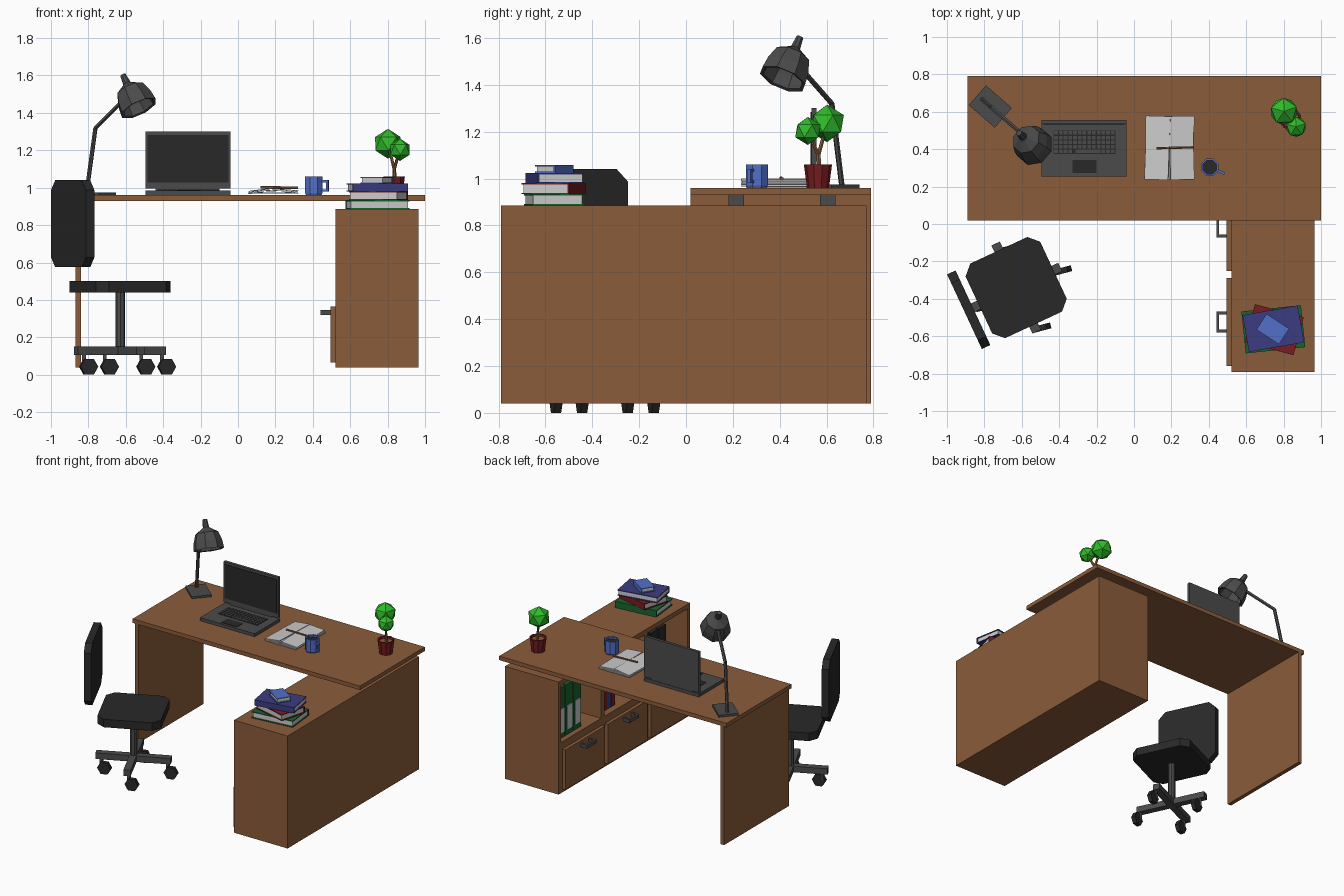
import bpy, bmesh, random
from math import radians, pi, sin, cos
from mathutils import Matrix, Vector

if "Cube" in bpy.data.objects:
    bpy.data.objects.remove(bpy.data.objects["Cube"])
random.seed(4)


def material(name, r, g, b):
    m = bpy.data.materials.new(name)
    m.use_nodes = True
    m.diffuse_color = (r, g, b, 1)
    m.node_tree.nodes["Principled BSDF"].inputs["Base Color"].default_value = (r, g, b, 1)
    return m


wood = material("wood", .26, .107, .043)
metal = material("grey_metal", .07, .07, .07)
black = material("black_plastic", .022, .022, .022)
paper = material("paper", .6, .6, .6)
navy = material("navy_cover", .045, .045, .22)
blue = material("light_blue", .085, .16, .58)
red = material("dark_red", .19, .012, .015)
green = material("dark_green", .01, .125, .027)
leaf = material("leaf_green", .03, .5, .023)


def finish(name, mat, bm, matrix=Matrix()):
    bmesh.ops.remove_doubles(bm, verts=bm.verts, dist=1e-5)
    bmesh.ops.recalc_face_normals(bm, faces=bm.faces)
    me = bpy.data.meshes.new(name)
    bm.to_mesh(me)
    bm.free()
    me.materials.append(mat)
    ob = bpy.data.objects.new(name, me)
    ob.matrix_world = matrix
    bpy.context.collection.objects.link(ob)
    return ob


def place(x, y, z, turn=0):
    return Matrix.Translation((x, y, z)) @ Matrix.Rotation(radians(turn), 4, "Z")


def box(name, mat, xs, ys, zs, matrix=Matrix()):
    """Box from (min, max) ranges, placed by a matrix."""
    bm = bmesh.new()
    size = [r[1] - r[0] for r in (xs, ys, zs)]
    mid = [(r[1] + r[0]) / 2 for r in (xs, ys, zs)]
    bmesh.ops.create_cube(bm, size=1, matrix=Matrix.Translation(mid) @ Matrix.Diagonal((*size, 1)))
    return finish(name, mat, bm, matrix)


def span(c, half):
    return (c - half, c + half)


def cushion(name, hx, hy, hz, cut, matrix):
    """Rectangular pad with chamfered corners."""
    bm = bmesh.new()
    pts = []
    for sx, sy in ((1, 1), (-1, 1), (-1, -1), (1, -1)):
        ends = [(sx * hx, sy * (hy - cut)), (sx * (hx - cut), sy * hy)]
        pts += ends if sx == sy else ends[::-1]
    base = bm.faces.new([bm.verts.new((x, y, -hz)) for x, y in pts])
    ext = bmesh.ops.extrude_face_region(bm, geom=[base])["geom"]
    bmesh.ops.translate(bm, vec=(0, 0, 2 * hz), verts=[v for v in ext if isinstance(v, bmesh.types.BMVert)])
    return finish(name, black, bm, matrix)


def lathe(name, mat, profile, sides, matrix):
    """Revolve (radius, height) pairs around local z."""
    bm = bmesh.new()
    rings = [[bm.verts.new((r * cos(2 * pi * (i + .5) / sides), r * sin(2 * pi * (i + .5) / sides), z))
              for i in range(sides)] for r, z in profile]
    for a, b in zip(rings, rings[1:]):
        for i in range(sides):
            j = (i + 1) % sides
            bm.faces.new((a[i], a[j], b[j], b[i]))
    return finish(name, mat, bm, matrix)


def aim(a, b):
    return Matrix.Translation(a) @ (Vector(b) - Vector(a)).to_track_quat("Z", "Y").to_matrix().to_4x4()


def rod(name, mat, a, b, r, r2=None, sides=6):
    length = (Vector(b) - Vector(a)).length
    lathe(name, mat, [(0, 0), (r, 0), (r2 or r, length), (0, length)], sides, aim(a, b))


# Desk
box("desk_top", wood, (-.89, 1), (.02, .79), (.93, .96))
box("desk_side_panel", wood, (-.87, -.84), (.02, .79), (.04, .93))
for x in (.64, .84):
    for y in (.215, .605):
        box("desk_spacer", metal, span(x, .033), span(y, .033), (.885, .93))

# Cabinet with three bays, each an open shelf above a drawer
depth = (.52, .965)
box("cabinet_lower_body", wood, depth, (-.79, .77), (.04, .42))
box("cabinet_top", wood, depth, (-.79, .77), (.85, .885))
box("cabinet_rear_panel", wood, (.935, .965), (-.79, .77), (.42, .85))
for y in (-.775, -.265, .245, .755):
    box("cabinet_divider", wood, depth, span(y, .015 if abs(y) > .5 else .02), (.42, .85))
for y in (-.525, -.015, .49):
    box("drawer_front", wood, (.495, .52), span(y, .235), (.065, .365))
    box("handle_bar", metal, (.44, .455), span(y, .056), (.32, .345))
    for side in (-1, 1):
        box("handle_post", metal, (.455, .495), span(y + side * .048, .008), (.32, .345))

# Binders and books on the shelves
for cover, start in ((green, .68), (black, -.33)):
    for i in range(3):
        y = start - i * .095
        box("binder", cover, (.56, .86), span(y, .043), (.42, .8))
        box("binder_label", paper, (.555, .56), span(y, .03), (.46, .64))
for i, cover in enumerate((navy, red, navy, red)):
    box("shelf_book", cover, (.57, .8), span(.195 - i * .048, .022), (.42, .7 - .02 * (i % 2)))


# Stacked books
def book(cover, x, y, z, w, d, h, turn, spine):
    at = place(x, y, z, turn)
    w, d, t = w / 2, d / 2, .006
    box("book_pages", paper, span(0, w - .006), span(0, d - .006), (t, h - t), at)
    for low in (0, h - t):
        box("book_cover", cover, (-w, w), (-d, d), (low, low + t), at)
    box("book_spine", cover, (-w, w), span(spine * (d - .004), .004), (0, h), at)


book(green, .745, -.563, .885, .32, .225, .048, 6, 1)
book(red, .75, -.565, .933, .27, .21, .047, -15, 1)
book(navy, .745, -.56, .98, .3, .2, .043, 10, -1)
book(blue, .742, -.562, 1.023, .145, .1, .035, -33, 1)

# Office chair
chair = place(-.63, -.34, 0, 25)
cushion("chair_seat", .22, .22, .03, .052, chair @ Matrix.Translation((0, 0, .47)))
cushion("chair_backrest", .2325, .22, .025, .052,
        chair @ Matrix.Translation((-.28, 0, .8075)) @ Matrix.Rotation(pi / 2, 4, "Y"))
lathe("chair_column", metal, [(0, .13), (.026, .13), (.026, .44), (0, .44)], 8, chair)
box("chair_base_bar", metal, (-.26, .26), (-.025, .025), (.105, .15), chair)
box("chair_base_cross_bar", metal, (-.025, .025), (-.26, .26), (.105, .15), chair)
for k in range(4):
    hub = Vector((-.59, -.346, .043)) + Matrix.Rotation(radians(25 + 90 * k), 3, "Z") @ Vector((.23, 0, 0))
    wheel = place(*hub, 15) @ Matrix.Rotation(pi / 2, 4, "X") @ Matrix.Rotation(pi / 6, 4, "Z")
    lathe("chair_caster", black, [(0, -.016), (.049, -.016), (.049, .016), (0, .016)], 6, wheel)
    box("caster_fork", metal, span(hub.x - .025, .01), span(hub.y, .01), (.05, .11))

# Desk lamp
box("lamp_base", metal, span(0, .092), span(0, .07), (.96, .975), place(-.768, .628, 0, -41))
foot, elbow, neck = (-.81, .665, .97), (-.762, .622, 1.32), (-.615, .495, 1.465)
rod("lamp_lower_arm", metal, foot, elbow, .012)
rod("lamp_upper_arm", metal, elbow, neck, .012)
lathe("lamp_shade", metal, [(.09, .004), (.106, 0), (.1, .055), (.08, .115), (.035, .145), (.022, .155),
                            (.016, .21), (0, .214)], 8, aim((-.53, .412, 1.425), (-.617, .487, 1.605)))
lathe("lamp_shade_inside", metal, [(.092, .004), (.085, .055), (.06, .11), (0, .115)], 8,
      aim((-.53, .412, 1.425), (-.617, .487, 1.605)))

# Laptop
box("laptop_base", metal, (-.495, -.04), (.255, .555), (.962, .985))
box("laptop_lid", metal, (-.495, -.04), (.535, .557), (.995, 1.3))
box("laptop_hinge", metal, (-.44, -.1), (.54, .552), (.98, 1))
box("laptop_screen", black, (-.485, -.05), (.531, .536), (1.028, 1.283))
box("trackpad", black, (-.33, -.2), (.272, .342), (.984, .988))
box("keyboard_recess", black, (-.43, -.1), (.375, .5), (.984, .987))
for row in range(5):
    for col in range(13):
        if row > 0 or not 3 < col < 9:
            box("key", metal, span(-.417 + col * .0253, .0098), span(.388 + row * .0247, .0095), (.986, .99))
box("space_key", metal, span(-.2525, .06), span(.388, .0095), (.986, .99))

# Loose papers in two piles with a pencil across
for i in range(4):
    for x, lean in ((.125, 5), (.255, -3)):
        at = place(x, .407, .968 + i * .007, random.uniform(-3, 3) if lean > 0 else i - 1.5)
        tilt = Matrix.Rotation(radians(-lean * i / 2), 4, "Y")
        box("paper_sheet", paper, span(0, .064), span(0, .17), (-.002, .002), at @ tilt)
rod("pencil", wood, (.12, .405, 1.003), (.32, .41, .999), .007)

# Mug
lathe("mug", blue, [(0, 0), (.045, 0), (.05, .01), (.05, .1), (.04, .1), (.04, .02), (0, .02)], 8, place(.405, .303, .96))
lathe("coffee", black, [(.041, .085), (0, .085)], 8, place(.405, .303, .96))
grip = place(.405, .303, .96, -23)
box("mug_handle", blue, (.075, .086), (-.007, .007), (.02, .08), grip)
for z in (.02, .069):
    box("mug_handle_end", blue, (.044, .076), (-.007, .007), (z, z + .011), grip)

# Potted plant
lathe("plant_pot", red, [(0, 0), (.047, 0), (.06, .1), (.05, .1), (.047, .08)], 10, place(.835, .563, .96))
lathe("plant_soil", wood, [(.05, .085), (0, .085)], 10, place(.835, .563, .96))
fork = (.835, .565, 1.1)
rod("plant_trunk", wood, (.838, .57, 1.03), fork, .011, .01)
for name, centre, radius in (("large", (.802, .602, 1.235), .08), ("small", (.866, .52, 1.203), .06)):
    rod(name + "_branch", wood, fork, centre, .009, .007)
    ball = bmesh.new()
    bmesh.ops.create_icosphere(ball, subdivisions=1, radius=radius)
    finish(name + "_foliage", leaf, ball, place(*centre, 20))
